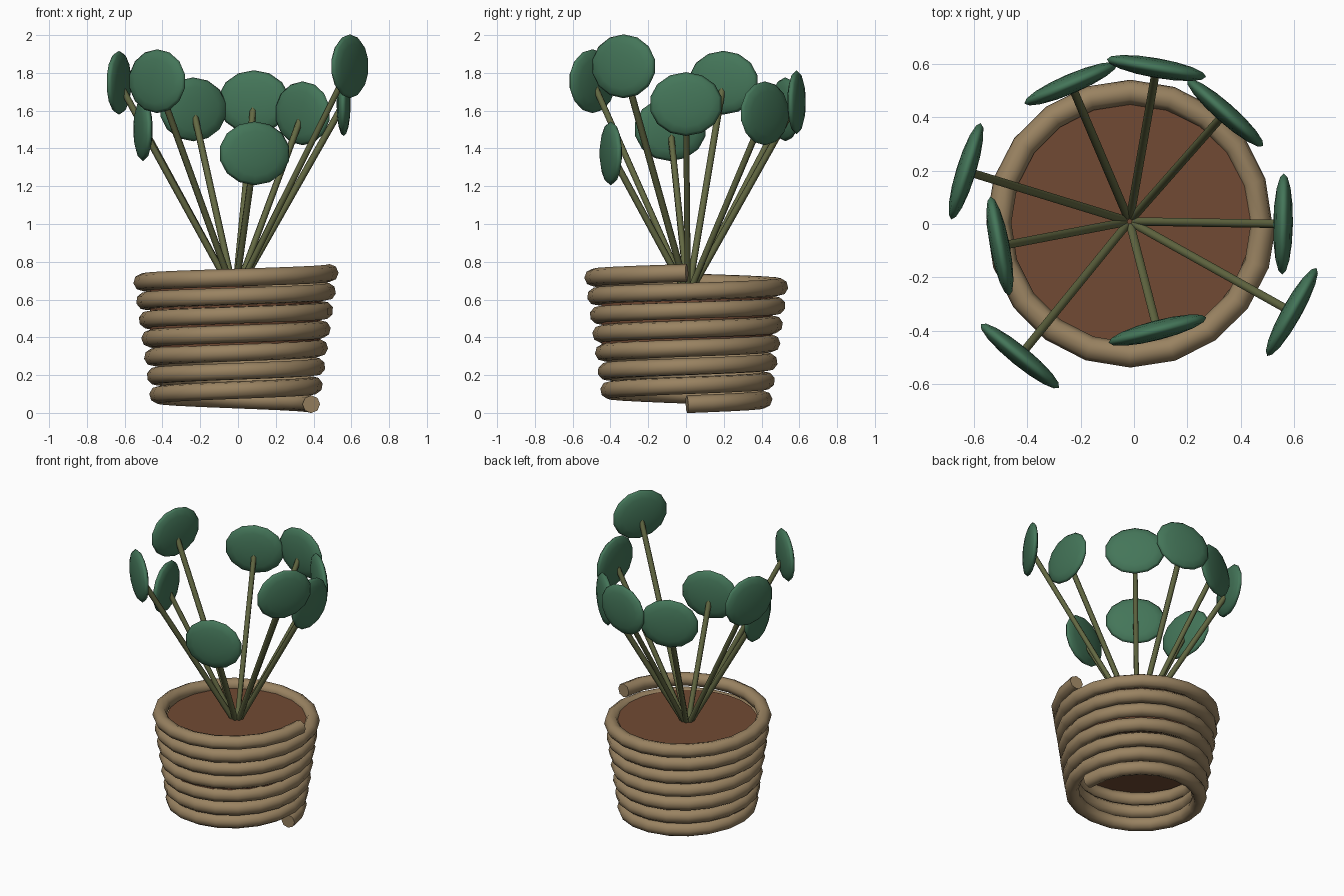
import bpy, math
from mathutils import Vector, Matrix

if "Cube" in bpy.data.objects:
    bpy.data.objects.remove(bpy.data.objects["Cube"])

CX, CY = -0.014, 0.005          # pot axis


def material(name, rgb):
    m = bpy.data.materials.new(name)
    m.diffuse_color = (*rgb, 1)
    m.use_nodes = True
    m.node_tree.nodes["Principled BSDF"].inputs["Base Color"].default_value = m.diffuse_color
    return m


rope_mat = material("tan rope", (0.32, 0.225, 0.12))
soil_mat = material("brown soil", (0.165, 0.068, 0.033))
stem_mat = material("olive stem", (0.125, 0.14, 0.055))
leaf_mat = material("dark green leaf", (0.058, 0.18, 0.1))


def finish(name, mat, angle):
    ob = bpy.context.object
    ob.name = name
    ob.data.materials.clear()
    ob.data.materials.append(mat)
    bpy.ops.object.shade_smooth_by_angle(angle=math.radians(angle))
    return ob


# Coiled rope pot: one helix, seven turns, widening upwards
TURNS, SEG = 7, 20
curve = bpy.data.curves.new("rope_pot", 'CURVE')
curve.dimensions = '3D'
curve.bevel_depth = 0.047
curve.bevel_resolution = 2
curve.use_fill_caps = True
path = curve.splines.new('POLY')
n = TURNS * SEG
path.points.add(n)
for i, p in enumerate(path.points):
    t = i / n
    a = math.tau * i / SEG
    r = 0.402 + 0.098 * t
    p.co = (CX + r * math.cos(a), CY + r * math.sin(a), 0.046 + 0.695 * t, 1)
pot = bpy.data.objects.new("rope_pot", curve)
bpy.context.collection.objects.link(pot)
bpy.context.view_layer.objects.active = pot
pot.select_set(True)
bpy.ops.object.convert(target='MESH')
finish("rope_pot", rope_mat, 60)

# Soil plug
bpy.ops.mesh.primitive_cylinder_add(vertices=24, radius=0.452, depth=0.32,
                                    location=(CX, CY, 0.51))
finish("soil", soil_mat, 40)

# Stems fan out from one point, each ending in an upright oval leaf
base = Vector((-0.017, 0.01, 0.62))
leaves = [(0.559, 0.0, 1.635), (0.592, -0.33, 1.835), (0.088, -0.398, 1.374),
          (-0.428, -0.495, 1.756), (-0.503, -0.083, 1.502), (-0.63, 0.198, 1.748),
          (-0.237, 0.526, 1.607), (0.084, 0.585, 1.645), (0.342, 0.417, 1.586)]
for k, c in enumerate(leaves, 1):
    tip = Vector(c)
    d = tip - base
    bpy.ops.mesh.primitive_cylinder_add(vertices=6, radius=0.018, depth=d.length)
    stem = finish(f"stem_{k}", stem_mat, 70)
    stem.matrix_world = (Matrix.Translation((base + tip) / 2)
                         @ d.to_track_quat('Z', 'Y').to_matrix().to_4x4())

    # flattened sphere, its pole facing outwards from the pot axis
    bpy.ops.mesh.primitive_uv_sphere_add(segments=14, ring_count=8, radius=1)
    leaf = finish(f"leaf_{k}", leaf_mat, 80)
    leaf.data.transform(Matrix.Diagonal((0.169, 0.194, 0.037, 1))
                        @ Matrix.Rotation(math.pi / 2, 4, 'Z'))
    leaf.data.transform(Matrix.Rotation(math.pi / 2, 4, 'Y'))
    leaf.matrix_world = (Matrix.Translation(tip)
                         @ Matrix.Rotation(math.atan2(d.y, d.x), 4, 'Z'))
